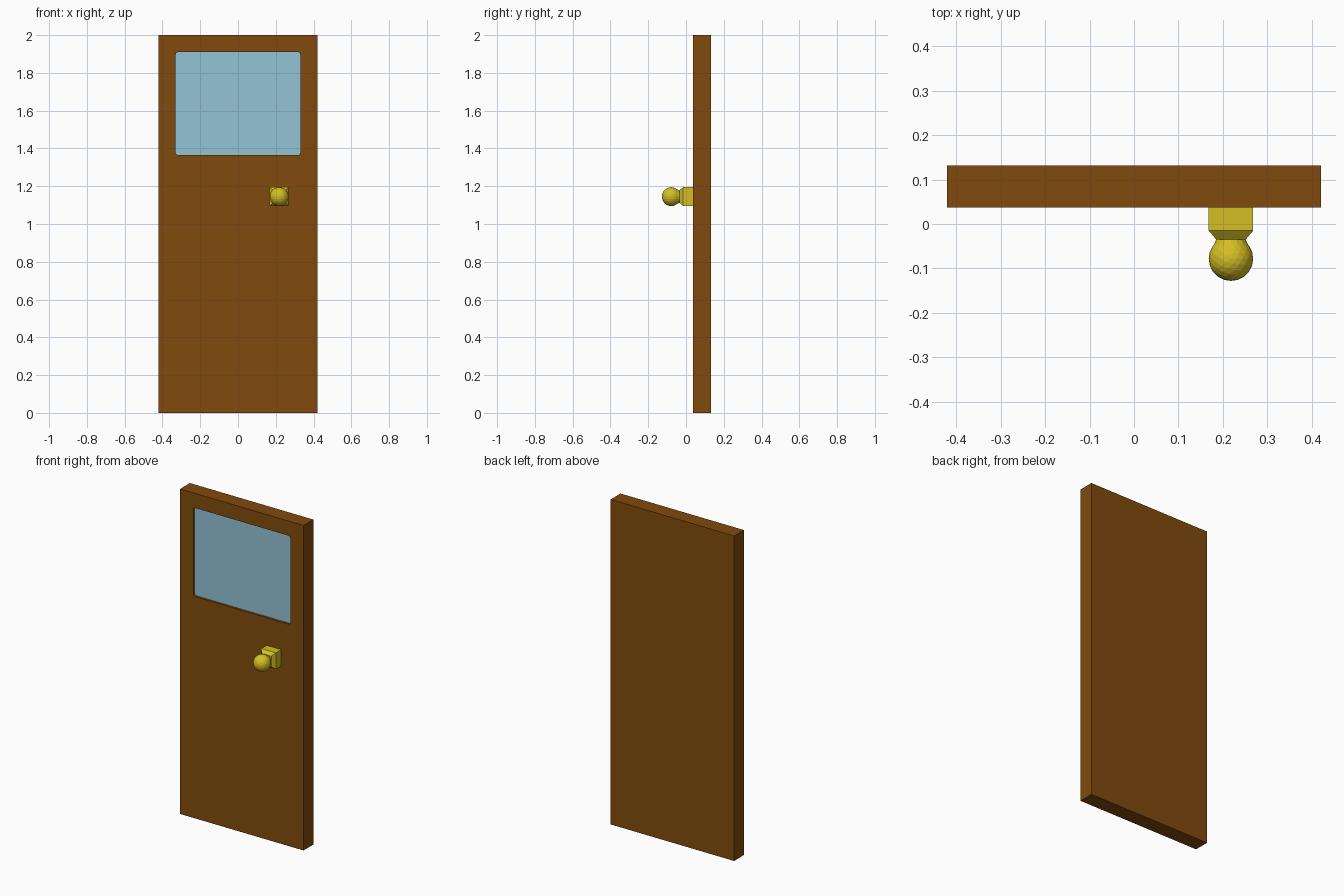
import bpy, bmesh, math
from mathutils import Matrix, Vector

if "Cube" in bpy.data.objects:
    bpy.data.objects.remove(bpy.data.objects["Cube"])


def material(name, rgb):
    m = bpy.data.materials.new(name)
    m.diffuse_color = (*rgb, 1.0)
    m.use_nodes = True
    m.node_tree.nodes["Principled BSDF"].inputs["Base Color"].default_value = m.diffuse_color
    return m


WOOD = material("brown wood", (0.22, 0.070, 0.004))
GLASS = material("pale blue glass", (0.296, 0.55, 0.66))
BRASS = material("yellow brass", (0.66, 0.52, 0.018))


def finish(name, bm, *mats):
    bmesh.ops.recalc_face_normals(bm, faces=bm.faces)
    mesh = bpy.data.meshes.new(name)
    bm.to_mesh(mesh)
    bm.free()
    for m in mats:
        mesh.materials.append(m)
    ob = bpy.data.objects.new(name, mesh)
    bpy.context.collection.objects.link(ob)
    return ob


def box(lo, hi):
    lo, hi = Vector(lo), Vector(hi)
    bm = bmesh.new()
    bmesh.ops.create_cube(bm, size=1, matrix=Matrix.Translation((lo + hi) / 2)
                          @ Matrix.Diagonal((*(hi - lo), 1)))
    return bm


FRONT, BACK, RECESS = 0.037, 0.132, 0.013

# door slab
door = finish("door_slab", box((-0.42, FRONT, 0), (0.42, BACK, 2)), WOOD, GLASS)

# rounded cutter that sinks the window into the front only
bm = box((-0.33, FRONT - 0.1, 1.365), (0.33, FRONT + RECESS, 1.91))
edges = [e for e in bm.edges if abs(e.verts[0].co.y - e.verts[1].co.y) > 0.05]
bmesh.ops.bevel(bm, geom=edges, offset=0.013, segments=3, profile=0.5, affect='EDGES')
cutter = finish("window_cutter", bm, WOOD)
cutter.hide_render = True
cut = door.modifiers.new("window_recess", 'BOOLEAN')
cut.operation = 'DIFFERENCE'
cut.solver = 'EXACT'
cut.object = cutter
bpy.context.view_layer.objects.active = door
bpy.ops.object.modifier_apply(modifier=cut.name)
bpy.data.objects.remove(cutter)

# the floor of the recess is the glass
for p in door.data.polygons:
    inside = FRONT + 0.005 < p.center.y < FRONT + 0.03
    p.material_index = 1 if inside and p.normal.y < -0.9 else 0

# knob mount: square block narrowing towards the neck
KX, KZ = 0.218, 1.145
bm = bmesh.new()
rings = []
for y, h in ((FRONT, 0.05), (-0.015, 0.05), (-0.035, 0.033)):
    rings.append([bm.verts.new((KX + sx * h, y, KZ + sz * h))
                  for sx, sz in ((-1, -1), (1, -1), (1, 1), (-1, 1))])
for a, b in zip(rings, rings[1:]):
    for i in range(4):
        bm.faces.new((a[i], a[(i + 1) % 4], b[(i + 1) % 4], b[i]))
bm.faces.new(rings[0])
bm.faces.new(rings[-1])
finish("knob_mount", bm, BRASS)

# short neck flaring into the ball
bm = bmesh.new()
bmesh.ops.create_cone(bm, cap_ends=True, segments=16, radius1=0.033, radius2=0.045,
                      depth=0.025, matrix=Matrix.Translation((KX, -0.0475, KZ))
                      @ Matrix.Rotation(math.pi / 2, 4, 'X'))
finish("knob_neck", bm, BRASS)

# faceted ball
bm = bmesh.new()
bmesh.ops.create_icosphere(bm, subdivisions=3, radius=0.05,
                           matrix=Matrix.Translation((KX, -0.078, KZ)))
finish("knob_ball", bm, BRASS)
